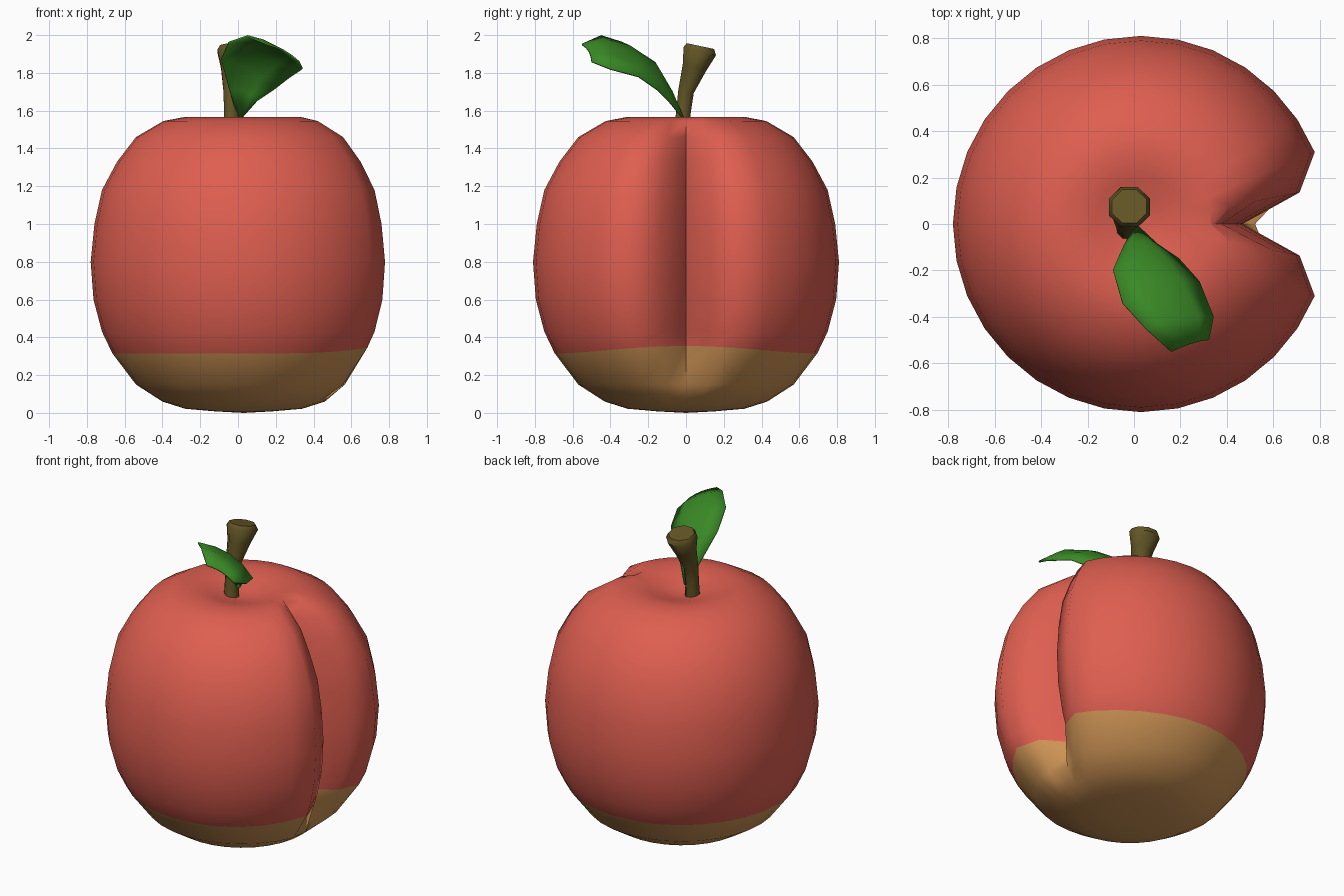
import bpy, bmesh, math
from mathutils import Vector, Matrix

if "Cube" in bpy.data.objects:
    bpy.data.objects.remove(bpy.data.objects["Cube"])


def material(name, color):
    m = bpy.data.materials.new(name)
    m.diffuse_color = (*color, 1)
    m.use_nodes = True
    m.node_tree.nodes["Principled BSDF"].inputs["Base Color"].default_value = m.diffuse_color
    return m


red = material("peach_red", (0.73, 0.112, 0.08))
tan = material("ripe_tan", (0.62, 0.296, 0.091))
brown = material("stem_brown", (0.125, 0.093, 0.019))
green = material("leaf_green", (0.042, 0.25, 0.019))


def finish(bm, name, mats, angle):
    bmesh.ops.recalc_face_normals(bm, faces=bm.faces[:])
    for f in bm.faces:
        f.smooth = True
    mesh = bpy.data.meshes.new(name)
    bm.to_mesh(mesh)
    bm.free()
    mesh.set_sharp_from_angle(angle=math.radians(angle))
    for m in mats:
        mesh.materials.append(m)
    ob = bpy.data.objects.new(name, mesh)
    bpy.context.collection.objects.link(ob)
    return ob


def skin(bm, rings):
    n = len(rings[0])
    faces = []
    for k, (a, b) in enumerate(zip(rings, rings[1:])):
        for i in range(n):
            j = (i + 1) % n
            faces.append((k, bm.faces.new((a[i], a[j], b[j], b[i]))))
    return faces


# Fruit: revolved profile (radius, height, groove strength), creased on +x
PROFILE = [(0.15, 0.008, 0), (0.31, 0.022, 0), (0.43, 0.06, 0), (0.57, 0.15, 0.3),
           (0.695, 0.315, 0.95), (0.75, 0.43, 1), (0.795, 0.6, 1), (0.81, 0.8, 1),
           (0.79, 1.0, 1), (0.75, 1.18, 1), (0.67, 1.33, 1), (0.57, 1.46, 0.85),
           (0.425, 1.545, 0.6), (0.31, 1.567, 0.12), (0.2, 1.545, 0), (0.09, 1.51, 0)]
COLOR_RING, SEGS, CX = 4, 32, 0.03
bm = bmesh.new()
rings = []
for k, (r, z, g) in enumerate(PROFILE):
    ring = []
    for i in range(SEGS):
        a = 2 * math.pi * i / SEGS
        cut = 0.46 if i == 0 else 0.14 if i in (1, SEGS - 1) else 0
        dz = 0.04 * max(0, math.cos(a)) ** 4 if k == COLOR_RING else 0
        rr = (r + 0.45 * dz) * (1 - cut * g)
        ring.append(bm.verts.new((CX + rr * math.cos(a), rr * math.sin(a), z + dz)))
    rings.append(ring)
for k, f in skin(bm, rings):
    f.material_index = 1 if k < COLOR_RING else 0
for ring, z, mi in ((rings[0], 0, 1), (rings[-1], 1.495, 0)):
    c = bm.verts.new((CX, 0, z))
    for i in range(SEGS):
        bm.faces.new((ring[i], ring[(i + 1) % SEGS], c)).material_index = mi
finish(bm, "fruit", [red, tan], 75)

# Stem: flared octagonal tube bending backwards
bm = bmesh.new()
rings = []
for x, y, z, r, tilt in ((-0.03, -0.025, 1.47, 0.047, 0), (-0.035, -0.015, 1.58, 0.042, 0),
                         (-0.035, 0.0, 1.70, 0.045, 10), (-0.025, 0.045, 1.83, 0.07, 18),
                         (-0.02, 0.073, 1.915, 0.096, 14), (-0.02, 0.076, 1.942, 0.08, 12)):
    rot = Matrix.Rotation(math.radians(-tilt), 3, 'X')
    rings.append([bm.verts.new(Vector((x, y, z)) + rot @ Vector(
        (r * math.cos(math.pi * (i + .5) / 4), r * math.sin(math.pi * (i + .5) / 4), 0)))
        for i in range(8)])
skin(bm, rings)
bm.faces.new(rings[0])
bm.faces.new(rings[-1])
finish(bm, "stem", [brown], 50)

# Leaf: arched strip between a left and a right edge
LEFT = [(0.0, -0.015, 1.56), (-0.045, -0.10, 1.71), (-0.09, -0.20, 1.87),
        (-0.05, -0.34, 1.96), (0.05, -0.45, 1.995), (0.16, -0.55, 1.95)]
RIGHT = [(0.02, -0.015, 1.56), (0.10, -0.09, 1.65), (0.19, -0.15, 1.71),
         (0.28, -0.25, 1.78), (0.34, -0.40, 1.82), (0.32, -0.50, 1.86)]
LIFT = [0, 0.03, 0.045, 0.045, 0.04, 0.015]
bm = bmesh.new()
rows = []
for l, r, h in zip(LEFT, RIGHT, LIFT):
    row = []
    for j in range(5):
        t = j / 4
        p = Vector(l).lerp(Vector(r), t) + Vector((0.28, 0.63, 0.72)) * h * 4 * t * (1 - t)
        row.append(bm.verts.new(p))
    rows.append(row)
for a, b in zip(rows, rows[1:]):
    for j in range(4):
        bm.faces.new((a[j], b[j], b[j + 1], a[j + 1]))
leaf = finish(bm, "leaf", [green], 50)
mod = leaf.modifiers.new("thickness", 'SOLIDIFY')
mod.thickness = 0.01
mod.offset = 0
